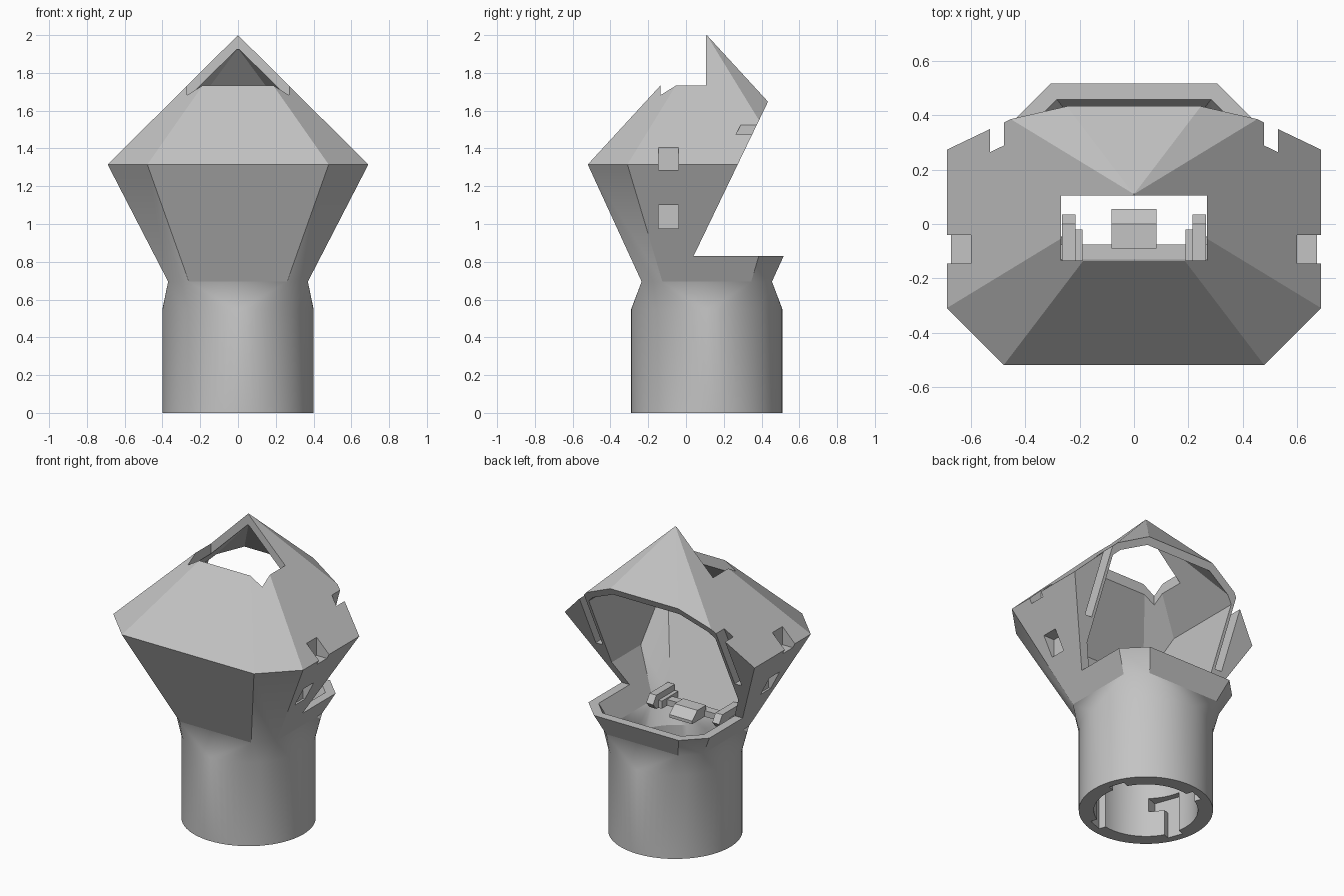
import bpy, bmesh, math
from mathutils import Matrix

if "Cube" in bpy.data.objects:
    bpy.data.objects.remove(bpy.data.objects["Cube"])

CY = 0.11            # y of the vertical axis
SLOPE = 0.482        # lean of the rear opening (dy per dz)
grey = bpy.data.materials.new("light grey")
grey.diffuse_color = (0.55, 0.55, 0.55, 1)
grey.use_nodes = True
grey.node_tree.nodes["Principled BSDF"].inputs["Base Color"].default_value = grey.diffuse_color


def finish(name, bm):
    bmesh.ops.recalc_face_normals(bm, faces=bm.faces)
    me = bpy.data.meshes.new(name)
    bm.to_mesh(me)
    bm.free()
    me.materials.append(grey)
    ob = bpy.data.objects.new(name, me)
    bpy.context.collection.objects.link(ob)
    return ob


def circle(r, z, n=64):
    return [(r * math.cos(2 * math.pi * i / n), CY + r * math.sin(2 * math.pi * i / n), z) for i in range(n)]


def octagon(hx, hy, c, z):
    """Rectangle with 45 degree corners of size c."""
    q = [(hx, hy - c), (hx - c, hy)]
    return [(sx * x, CY + sy * y, z) for sx in (1, -1) for sy in (1, -1) for x, y in q]


def stacked_hull(name, rings):
    """Closed skin through a stack of convex rings."""
    bm = bmesh.new()
    for a, b in zip(rings, rings[1:]):
        vs = [bm.verts.new(p) for p in a + b]
        bmesh.ops.convex_hull(bm, input=vs)
    inner = [r[0][2] for r in rings[1:-1]]
    caps = [f for f in bm.faces
            if any(all(abs(v.co.z - z) < 1e-4 for v in f.verts) for z in inner)]
    bmesh.ops.delete(bm, geom=caps, context='FACES')
    bmesh.ops.remove_doubles(bm, verts=bm.verts, dist=1e-4)
    bmesh.ops.dissolve_limit(bm, angle_limit=0.005, verts=bm.verts, edges=bm.edges)
    return finish(name, bm)


def prism(name, profile, x0, x1, turn=0):
    """A (y, z) profile extruded along x, optionally turned about the axis."""
    bm = bmesh.new()
    f = bm.faces.new([bm.verts.new((x0, y, z)) for y, z in profile])
    ext = bmesh.ops.extrude_face_region(bm, geom=[f])
    for v in ext["geom"]:
        if isinstance(v, bmesh.types.BMVert):
            v.co.x = x1
    if turn:
        bmesh.ops.rotate(bm, verts=bm.verts, cent=(0, CY, 0), matrix=Matrix.Rotation(turn, 3, 'Z'))
    return finish(name, bm)


def box(name, x0, x1, y0, y1, z0, z1, turn=0):
    return prism(name, [(y0, z0), (y1, z0), (y1, z1), (y0, z1)], x0, x1, turn)


def boolean(ob, tool, op='DIFFERENCE'):
    m = ob.modifiers.new("cut", 'BOOLEAN')
    m.operation, m.solver, m.object = op, 'EXACT', tool
    bpy.context.view_layer.objects.active = ob
    bpy.ops.object.modifier_apply(modifier=m.name)
    bpy.data.objects.remove(tool)


# Faceted head, neck transition and round socket
body = stacked_hull("head_and_socket", [
    circle(0.4, 0), circle(0.4, 0.55), octagon(0.37, 0.345, 0.11, 0.695),
    octagon(0.69, 0.63, 0.21, 1.315), [(0, CY, 2.0)]])

# Hollow inside, with upright side walls
cavity = stacked_hull("cavity", [
    circle(0.31, -0.1), circle(0.31, 0.55), octagon(0.314, 0.289, 0.077, 0.695),
    octagon(0.627, 0.567, 0.173, 1.315), [(0, CY, 1.93)]])
boolean(cavity, box("limits", -0.46, 0.46, -2, 2, -1, 3), 'INTERSECT')
boolean(body, cavity)

# Leaning rear opening
boolean(body, prism("rear_cut", [(0.04, 0.83), (1.5, 0.83), (1.5, 0.83 + 1.46 / SLOPE)], -1, 1))
# Rectangular opening in the roof
boolean(body, box("roof_cut", -0.27, 0.27, -0.135, 0.105, 1.5, 2.2))

for s in (1, -1):
    # Strap pockets on the sides
    boolean(body, box("upper_pocket", s * 0.6, s * 0.9, -0.145, -0.04, 1.285, 1.6))
    boolean(body, box("lower_pocket", s * 0.5, s * 0.9, -0.145, -0.04, 0.975, 1.10))
    # Slots along the rear rim
    lo, hi = 0.04 + SLOPE * (1.12 - 0.83), 0.04 + SLOPE * (1.75 - 0.83)
    boolean(body, prism("rim_slot", [(lo - 0.085, 1.12), (lo + 0.2, 1.12), (hi + 0.2, 1.75),
                                     (hi - 0.085, 1.75)], s * 0.48, s * 0.53))

# Twist-lock grooves in the socket
for i in range(4):
    a = math.radians(20 + 90 * i)
    boolean(body, box("groove", 0.2, 0.35, CY - 0.05, CY + 0.05, -0.1, 0.26, a))
    boolean(body, box("groove_leg", 0.2, 0.35, CY - 0.05, CY + 0.14, 0.17, 0.26, a))

# Holder inside the neck: cross bar, side tabs and a wedge in the middle
box("holder_bar", -0.27, 0.27, -0.13, -0.075, 0.70, 0.74)
for s, side in ((1, "right"), (-1, "left")):
    prism("holder_tab_" + side, [(-0.19, 0.70), (0.0, 0.70), (0.035, 0.74), (0.0, 0.79), (-0.19, 0.79)],
          s * 0.215, s * 0.265)
    box("holder_foot_" + side, s * 0.19, s * 0.215, -0.19, -0.02, 0.70, 0.75)
prism("holder_wedge", [(-0.09, 0.70), (0.055, 0.70), (0.055, 0.72), (0.0, 0.77), (-0.09, 0.77)], -0.083, 0.083)

# Smooth only the round parts
bpy.ops.object.select_all(action='DESELECT')
body.select_set(True)
bpy.context.view_layer.objects.active = body
bpy.ops.object.shade_smooth_by_angle(angle=math.radians(20))
